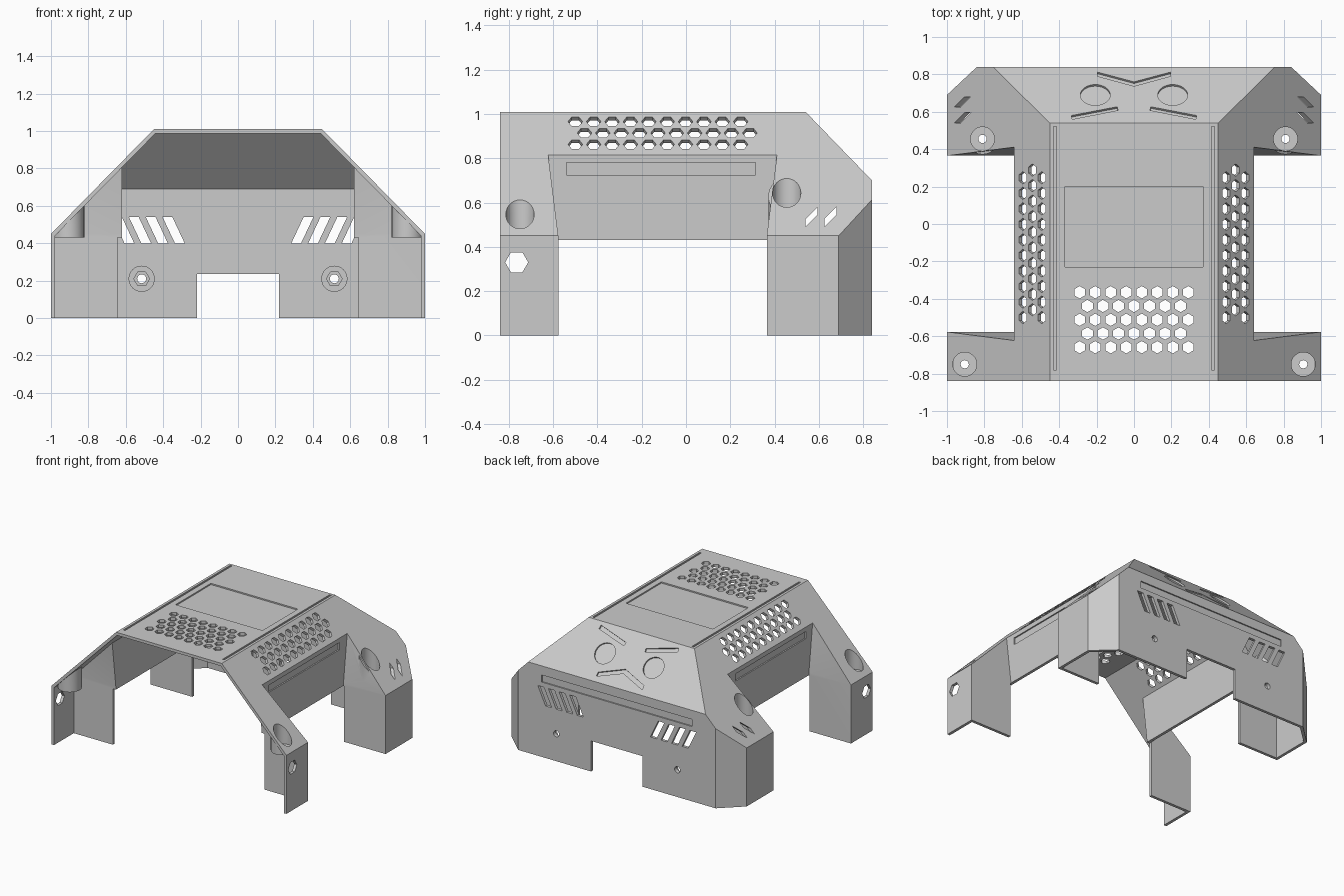
import bpy, bmesh, math
from mathutils import Vector, Matrix

if "Cube" in bpy.data.objects:
    bpy.data.objects.remove(bpy.data.objects["Cube"])

T = 0.022                                   # wall thickness
MIRROR = Matrix.Scale(-1, 4, (1, 0, 0))
X, Y, Z = Vector((1, 0, 0)), Vector((0, 1, 0)), Vector((0, 0, 1))

# sloped planes of the hood as (point, outward direction)
SIDE = (Vector((0.45, 0, 1.01)), Vector((0.56, 0, 0.55)).normalized())
REAR = (Vector((0, 0.54, 1.01)), Vector((0, 0.31, 0.30)).normalized())
CORNER = (Vector((1, 0.69, 0)), Vector((0.15, 0.16, 0)).normalized())

paint = bpy.data.materials.new("Plain grey")
paint.use_nodes = True
GREY = (0.6, 0.6, 0.6, 1)
paint.diffuse_color = GREY
paint.node_tree.nodes["Principled BSDF"].inputs["Base Color"].default_value = GREY


def frame(origin, u, v):
    m = Matrix((u, v, u.cross(v))).transposed().to_4x4()
    m.translation = origin
    return m


def prism(bm, pts, low, high, m, both=False):
    """Extrude a 2D outline along the frame's normal, optionally mirrored."""
    for mat in ([m, MIRROR @ m] if both else [m]):
        a = [bm.verts.new(mat @ Vector((x, y, low))) for x, y in pts]
        b = [bm.verts.new(mat @ Vector((x, y, high))) for x, y in pts]
        bm.faces.new(a)
        bm.faces.new(b)
        for i in range(len(pts)):
            j = (i + 1) % len(pts)
            bm.faces.new((a[i], a[j], b[j], b[i]))


def ngon(x, y, r, n=32, turn=0.0):
    return [(x + r * math.cos(turn + math.tau * i / n),
             y + r * math.sin(turn + math.tau * i / n)) for i in range(n)]


def rect(x0, x1, y0, y1):
    return [(x0, y0), (x1, y0), (x1, y1), (x0, y1)]


def trim(bm, point, normal):
    geom = bm.verts[:] + bm.edges[:] + bm.faces[:]
    bmesh.ops.bisect_plane(bm, geom=geom, plane_co=point, plane_no=normal, clear_outer=True)
    bmesh.ops.holes_fill(bm, edges=[e for e in bm.edges if e.is_boundary])


def to_object(bm, name):
    bmesh.ops.recalc_face_normals(bm, faces=bm.faces[:])
    mesh = bpy.data.meshes.new(name)
    bm.to_mesh(mesh)
    bm.free()
    ob = bpy.data.objects.new(name, mesh)
    bpy.context.collection.objects.link(ob)
    mesh.materials.append(paint)
    return ob


def combine(target, tool, operation="DIFFERENCE"):
    tool.hide_render = True
    mod = target.modifiers.new("combine", "BOOLEAN")
    mod.operation, mod.solver, mod.object = operation, "EXACT", tool
    bpy.context.view_layer.objects.active = target
    bpy.ops.object.modifier_apply(modifier=mod.name)
    bpy.data.objects.remove(tool)


FLAT = frame(Vector(), X, Y)
SIDEWAYS = frame(Vector(), Y, Z)
BACKWARD = frame(Vector(), X, -Z)           # outline uses -z


def hood(inset, front, bottom, name):
    """Faceted hood volume with a side notch behind each front leg."""
    bm = bmesh.new()
    prism(bm, rect(-1 + inset, 1 - inset, front, 0.84 - inset), bottom, 1.01 - inset, FLAT)
    for p, n in (SIDE, REAR, CORNER):
        trim(bm, p - n * inset, n)
        if n.x:
            trim(bm, MIRROR @ (p - n * inset), MIRROR @ n)
    body = to_object(bm, name)
    bm = bmesh.new()
    a, b = -0.577 - inset, 0.365 + inset
    outline = [(a, -0.3), (b, -0.3), (b, 0.45), (b + 0.094, 1.2), (a - 0.094, 1.2), (a, 0.45)]
    prism(bm, outline, 0.642 - inset, 1.5, SIDEWAYS, True)
    combine(body, to_object(bm, "notches"))
    return body


# hollow hood, open at the front and below
shell = hood(0, -0.84, 0, "vented_hood")
combine(shell, hood(T, -1.1, -0.2, "hollow"))

# side walls stop above the legs, doorway in the back wall
bm = bmesh.new()
prism(bm, rect(-0.645, 0.645, -0.61, 0.40), -0.1, 0.43, FLAT)
prism(bm, rect(-0.22, 0.22, 0.7, 1), -0.1, 0.235, FLAT)
combine(shell, to_object(bm, "openings"))

# screw well tubes under the slopes
WELLS = [(0.905, -0.75), (0.81, 0.455)]
bm = bmesh.new()
for x, y in WELLS:
    prism(bm, ngon(x, y, 0.083), 0.43, 1, FLAT, True)
trim(bm, SIDE[0] - SIDE[1] * T / 2, SIDE[1])
trim(bm, MIRROR @ (SIDE[0] - SIDE[1] * T / 2), MIRROR @ SIDE[1])
# nut bosses on the inside of the back wall
prism(bm, ngon(0.515, -0.21, 0.07), 0.785, 0.83, BACKWARD, True)
combine(shell, to_object(bm, "wells_and_bosses"), "UNION")

# recesses and vents
bm = bmesh.new()
for x, y in WELLS:
    prism(bm, ngon(x, y, 0.064), 0.45, 1.2, FLAT, True)
prism(bm, ngon(0.515, -0.21, 0.042, 6), 0.7, 0.81, BACKWARD, True)

# roof grille, roof panel and edge grooves
for row in range(5):
    count = 8 - row % 2
    for i in range(count):
        x = (i - (count - 1) / 2) * 0.083
        prism(bm, ngon(x, -0.365 - row * 0.0735, 0.033, 6, math.pi / 6), 0.9, 1.1, FLAT)
prism(bm, rect(-0.37, 0.37, -0.23, 0.20), 1.0, 1.1, FLAT)
prism(bm, rect(0.415, 0.43, -0.78, 0.52), 1.0, 1.1, FLAT, True)

# side slope grilles
slope = frame(SIDE[0], Y, SIDE[1].cross(Y))
for row in range(3):
    for i in range(10):
        y = -0.5 + i * 0.083 + (row % 2) * 0.0415
        prism(bm, ngon(y, -0.062 - row * 0.072, 0.033, 6), -0.06, 0.05, slope, True)

# slanted slits near the rear corners and grooves in the side walls
for y in (0.54, 0.625):
    prism(bm, [(y, 0.49), (y + 0.055, 0.545), (y + 0.055, 0.58), (y, 0.525)],
          0.8, 1.1, SIDEWAYS, True)
prism(bm, rect(-0.54, 0.315, 0.725, 0.78), 0.632, 0.66, SIDEWAYS, True)

# hexagonal cable holes in the front legs
prism(bm, ngon(-0.765, 0.33, 0.052, 6), 0.96, 1.1, SIDEWAYS, True)

# slanted slits and a long groove in the back wall
for i in range(4):
    x = 0.285 + i * 0.09
    prism(bm, [(x, -0.4), (x + 0.052, -0.4), (x + 0.118, -0.54), (x + 0.066, -0.54)],
          0.8, 0.9, BACKWARD, True)
prism(bm, rect(-0.64, 0.64, -0.63, -0.575), 0.83, 0.9, BACKWARD)

# engraved face on the rear slope
panel = frame(REAR[0], X, REAR[1].cross(X))


def on_panel(pts):
    return [(x, (y - 0.54) / REAR[1].z) for x, y in pts]


prism(bm, ngon(0.207, 0.15 / REAR[1].z, 0.08), -0.012, 0.05, panel, True)
prism(bm, on_panel([(0.09, 0.627), (0.085, 0.608), (0.33, 0.56), (0.335, 0.58)]),
      -0.012, 0.05, panel, True)
prism(bm, on_panel([(-0.195, 0.812), (-0.195, 0.79), (0, 0.737), (0.195, 0.79),
                    (0.195, 0.812), (0, 0.76)]), -0.012, 0.05, panel)
combine(shell, to_object(bm, "recesses"))

# screw holes
bm = bmesh.new()
for x, y in WELLS:
    prism(bm, ngon(x, y, 0.022, 16), 0.4, 0.5, FLAT, True)
prism(bm, ngon(0.515, -0.21, 0.024, 16), 0.75, 0.9, BACKWARD, True)
combine(shell, to_object(bm, "screw_holes"))

bpy.ops.object.select_all(action="DESELECT")
shell.select_set(True)
bpy.context.view_layer.objects.active = shell
bpy.ops.object.shade_smooth_by_angle(angle=math.radians(25))
